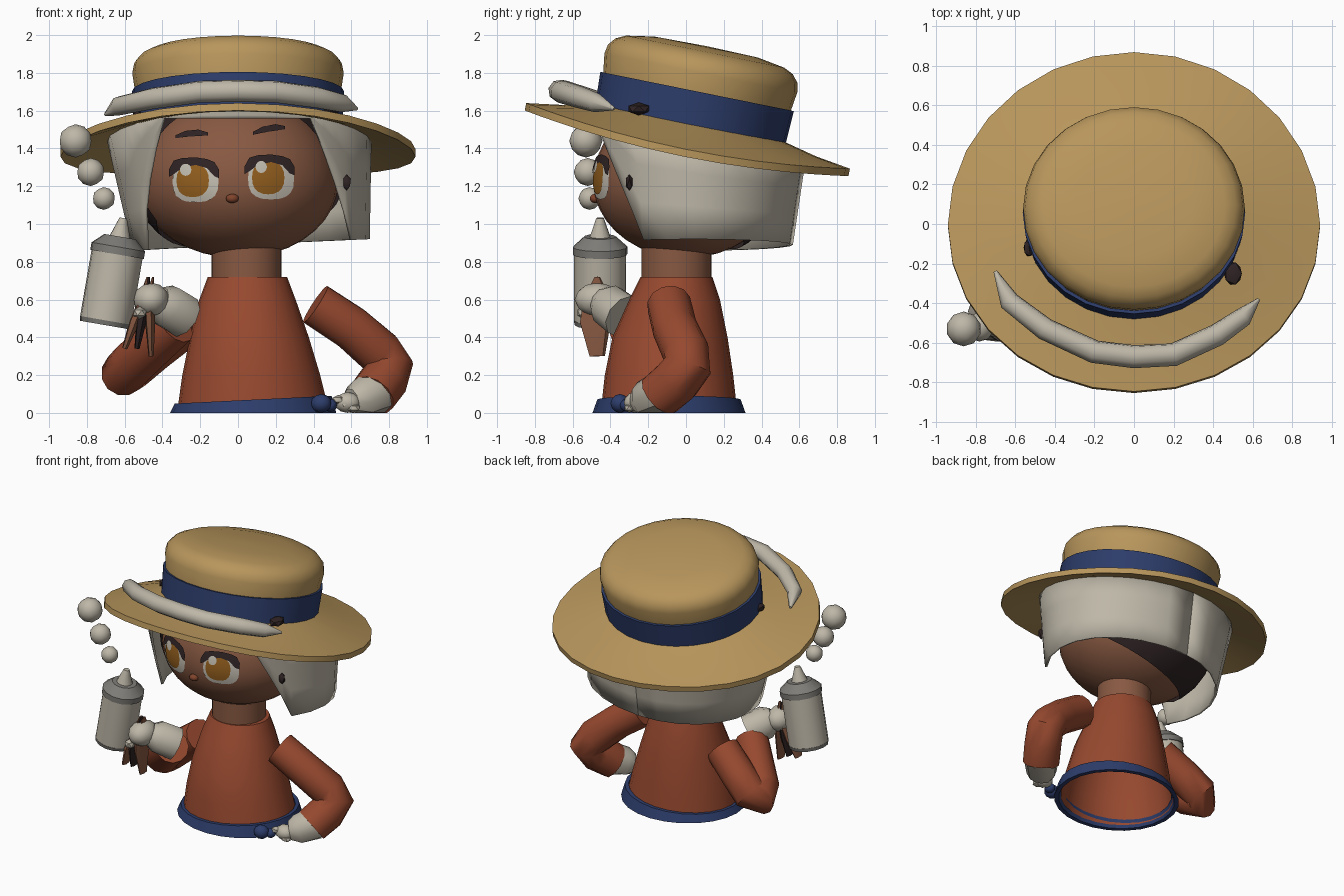
import bpy, bmesh, math
from mathutils import Vector, Matrix

if "Cube" in bpy.data.objects:
    bpy.data.objects.remove(bpy.data.objects["Cube"])

def mat(name, r, g, b):
    m = bpy.data.materials.new(name)
    m.diffuse_color = [(c / 255 / 12.92 if c < 11 else ((c / 255 + .055) / 1.055) ** 2.4)
                       for c in (r, g, b)] + [1]
    m.use_nodes = True
    m.node_tree.nodes["Principled BSDF"].inputs["Base Color"].default_value = m.diffuse_color
    return m

STRAW = mat("straw", 184, 150, 92)
BLUE = mat("blue", 45, 61, 107)
CREAM = mat("cream cloth", 190, 183, 168)
SKIN = mat("skin", 136, 89, 66)
RUST = mat("rust shirt", 151, 73, 47)
DARK = mat("dark hair", 47, 35, 36)
AMBER = mat("amber", 148, 95, 30)
GREY = mat("grey", 126, 124, 119)
WHITE = mat("eye white", 197, 191, 178)
BROWN = mat("nose brown", 128, 68, 44)

def make(name, verts, faces, m, sharp=40):
    me = bpy.data.meshes.new(name)
    me.from_pydata([(v[0], v[1], max(v[2], 0)) for v in verts], [], faces)
    me.materials.append(m)
    bm = bmesh.new()
    bm.from_mesh(me)
    bmesh.ops.recalc_face_normals(bm, faces=bm.faces)
    bm.to_mesh(me)
    bm.free()
    me.shade_smooth()
    me.set_sharp_from_angle(angle=math.radians(sharp))
    ob = bpy.data.objects.new(name, me)
    bpy.context.collection.objects.link(ob)
    return ob

def loft(name, rings, m, caps=(True, True), closed=True, sharp=40):
    n = len(rings[0])
    faces = [(i * n + j, i * n + (j + 1) % n, (i + 1) * n + (j + 1) % n, (i + 1) * n + j)
             for i in range(len(rings) - 1) for j in range(n if closed else n - 1)]
    if caps[0]:
        faces.append(tuple(range(n)))
    if caps[1]:
        faces.append(tuple(range(len(rings) * n - n, len(rings) * n)))
    return make(name, [v for r in rings for v in r], faces, m, sharp)

def ring(rx, ry, z, cx=0, cy=0, n=24, slant=0):
    return [Vector((cx + rx * math.sin(a), cy - ry * math.cos(a), z + slant * rx * math.sin(a)))
            for a in (2 * math.pi * i / n for i in range(n))]

def tube(name, path, radii, m, n=12, sharp=40, wide_y=1):
    pts = [Vector(p) for p in path]
    t0 = (pts[1] - pts[0]).normalized()
    u = t0.orthogonal().normalized()
    rings = []
    for i, p in enumerate(pts):
        t = (pts[min(i + 1, len(pts) - 1)] - pts[max(i - 1, 0)]).normalized()
        u = t0.rotation_difference(t) @ u
        t0 = t
        w = t.cross(u)
        offs = [radii[i] * (u * math.cos(a) + w * math.sin(a))
                for a in (2 * math.pi * k / n for k in range(n))]
        rings.append([p + Vector((o.x, o.y * wide_y, o.z)) for o in offs])
    return loft(name, rings, m, sharp=sharp)

def blob(name, c, r, m, sub=2, sharp=40):
    bm = bmesh.new()
    bmesh.ops.create_icosphere(bm, subdivisions=sub, radius=1)
    vs = [[c[i] + v.co[i] * r[i] for i in range(3)] for v in bm.verts]
    fs = [[v.index for v in f.verts] for f in bm.faces]
    bm.free()
    return make(name, vs, fs, m, sharp)

# Hat: tilted back, slightly oval
HAT = Matrix.Translation((0, .025, 1.535)) @ Matrix.Rotation(-.2, 4, 'X')
def hat_ring(r, h, droop=0):
    out = []
    for v in ring(r, r * .93, h, n=28):
        v.z += droop * (1 + .8 * (v.x / r) ** 2)
        out.append(HAT @ v)
    return out
loft("hat_crown", [hat_ring(r, h) for r, h in
     ((.53, -.02), (.545, .17), (.56, .27), (.55, .32), (.515, .36), (.46, .385), (.3, .41), (.01, .415))],
     STRAW, (False, True), sharp=50)
loft("hat_brim", [hat_ring(*p) for p in
     ((.5, .01), (.74, 0, -.042), (.94, .02, -.09), (.94, -.02, -.09), (.74, -.035, -.042), (.5, -.03))],
     STRAW, (False, False), sharp=30)
loft("hat_band", [hat_ring(*p) for p in ((.54, -.01), (.553, -.01), (.562, .17), (.54, .17))],
     BLUE, (False, False), sharp=30)
tube("brim_roll", [(-.70, -.24, 1.58), (-.63, -.39, 1.625), (-.45, -.53, 1.665), (-.2, -.645, 1.70),
     (0, -.67, 1.705), (.2, -.66, 1.70), (.42, -.56, 1.67), (.55, -.47, 1.64), (.63, -.38, 1.61)],
     [.01, .052, .058, .06, .06, .06, .058, .05, .008], CREAM, 8, 60)

# Head and hair shell
HZ = 1.22
def head_rings(s, n=32):
    out = []
    for i in range(19):
        a = math.pi * (i + .02) / 18.04
        c = -math.cos(a)
        k = s * math.sin(a)
        out.append(ring(.53 * k, .49 * k, HZ + c * s * (.46 if c > 0 else .40), n=n))
    return out
loft("head", head_rings(1), SKIN)
hair = loft("hair", head_rings(1.045), DARK)
bm = bmesh.new()
bm.from_mesh(hair.data)
for co, no in (((0, -.2, 0), (0, 1, 0)), ((0, 0, 1.02), (-.25, .5, 1))):
    bmesh.ops.bisect_plane(bm, geom=bm.verts[:] + bm.edges[:] + bm.faces[:], plane_co=co, plane_no=no,
                           clear_inner=True)
bm.to_mesh(hair.data)
bm.free()
for i, (c, r) in enumerate([((.5, -.25, 1.61), (.05, .065, .035)), ((-.53, -.12, 1.58), (.03, .05, .03)),
                            ((.575, -.30, 1.22), (.025, .022, .043))]):
    blob("hair_tuft_%d" % i, c, r, DARK, 1)

# Cloth curtain under the brim, open at the face
cols = []
for d in [-180 + 15 * i for i in range(9)] + [-54, -47, -40, -33, -15, 0, 15, 33, 40, 47, 54] + \
         [60 + 15 * i for i in range(9)]:
    a, s = math.radians(d), math.sin(math.radians(d))
    low = .89 + .03 * s
    if abs(d) < 60:
        low = 1.56 if abs(d) <= 33 else 1.56 - .63 * (abs(d) - 33) / 27
    top = 1.485 - .2 * (.01 - .6 * math.cos(a)) + .01 * math.cos(a) - .04 * s * s
    col = []
    for k in range(4):
        z = top + (low - top) * k / 3
        t = (1.5 - z) / .6
        rx = .70 - t * (.01 if s > 0 else .14)
        col.append(Vector((rx * s, .04 - (.61 - .09 * t) * math.cos(a), z)))
    cols.append(col)
cloth = loft("neck_cloth", cols, CREAM, (False, False), closed=False, sharp=35)
mod = cloth.modifiers.new("thickness", 'SOLIDIFY')
mod.thickness = .015
mod.offset = 0

# Face details: thin plates that follow the head
def on_face(x, z, off):
    rz = .46 if z > HZ else .40
    q = 1 - (x / .53) ** 2 - ((z - HZ) / rz) ** 2
    return Vector((x, -.49 * math.sqrt(max(q, 0)) - off, z))
def plate(name, cx, cz, rx, rz, off, m, power=1.0):
    rows = []
    for k in (1, .75, .5, .25, .02):
        row = []
        for i in range(20):
            a = math.tau * i / 20
            c, s = math.cos(a), math.sin(a)
            row.append(on_face(cx + k * rx * math.copysign(abs(c) ** power, c),
                               cz + k * rz * math.copysign(abs(s) ** power, s), off))
        rows.append(row)
    loft(name, rows, m, (False, True))
def stroke(name, pts, off, m):
    loft(name, [[on_face(x, z + w * s, off) for s in (1, 0, -1)] for x, z, w in pts],
         m, (False, False), closed=False)
for side, cx, cz in (("right", -.225, 1.225), ("left", .175, 1.24)):
    plate(side + "_eye_white", cx, cz, .122, .11, .004, WHITE, .75)
    plate(side + "_iris", cx - .015, cz + .005, .086, .088, .008, AMBER, .85)
    plate(side + "_eye_shine", cx - .052, cz + .062, .03, .032, .012, WHITE)
    stroke(side + "_lash", [(cx - .14, cz + .045, .02), (cx - .115, cz + .075, .036), (cx - .07, cz + .098, .026),
           (cx, cz + .108, .02), (cx + .06, cz + .095, .024), (cx + .10, cz + .065, .038),
           (cx + .125, cz + .04, .022)], .011, DARK)
for side, x, z, rise in (("right", -.33, 1.462, .015), ("left", .08, 1.48, .03)):
    stroke(side + "_brow", [(x + .17 * t, z + rise * t + .05 * t * (1 - t), w)
           for t, w in ((0, .008), (.3, .016), (.7, .017), (1, .008))], .008, DARK)
blob("nose", (-.03, -.48, 1.135), (.035, .03, .025), BROWN)

# Body: neck, open-bottomed shirt, belt with knot
loft("neck", [ring(.185, .185, z, .045, -.05) for z in (.66, .9)], SKIN)
loft("shirt", [ring(*p) for p in ((.40, .36, .02, .08, -.09), (.365, .34, .2, .07, -.09),
     (.315, .305, .4, .06, -.085), (.255, .24, .6, .05, -.06), (.21, .19, .72, .05, -.05))],
     RUST, (False, True))
loft("belt", [ring(rx, ry, z, .08, -.09, slant=s) for rx, ry, z, s in
     ((.44, .405, 0, 0), (.415, .38, .07, .05), (.39, .35, .07, .05), (.41, .375, 0, 0), (.44, .405, 0, 0))],
     BLUE, (False, False), sharp=30)
blob("belt_knot", (.44, -.35, .05), (.055, .05, .05), BLUE)
blob("belt_knot_end", (.49, -.31, .04), (.035, .04, .035), BLUE)

# Arm resting on the hip
tube("left_sleeve", [(.41, -.09, .575), (.60, -.06, .45), (.75, 0, .32), (.80, .01, .25), (.77, -.05, .17),
     (.71, -.14, .09)], [.118, .12, .125, .13, .13, .128], RUST, 12, 50)
tube("left_cuff", [(.73, -.12, .11), (.645, -.21, .07), (.6, -.24, .06)], [.118, .105, .07], CREAM, 10)
blob("left_hand", (.58, -.27, .055), (.07, .06, .055), CREAM)
for i in range(3):
    blob("left_finger_%d" % i, (.53 + .04 * i, -.30, .07 - .022 * i), (.04, .03, .025), CREAM, 1)

# Raised arm holding the bottle
tube("right_sleeve", [(-.27, -.05, .47), (-.44, 0, .34), (-.56, .03, .24), (-.605, 0, .21),
     (-.56, -.1, .26), (-.33, -.31, .47)], [.118, .12, .12, .12, .12, .115], RUST, 12, 50)
tube("right_cuff", [(-.29, -.33, .51), (-.38, -.41, .57), (-.42, -.44, .59)], [.12, .115, .08], CREAM, 10)
blob("right_hand", (-.46, -.47, .60), (.095, .12, .09), CREAM)
for i in range(3):
    blob("right_finger_%d" % i, (-.52 + .03 * i, -.54 + .02 * i, .53 + .05 * i), (.04, .04, .035), CREAM, 1)

# Flat brown blades hanging from the hand
for i, (x0, x1, y1, z1, m) in enumerate([(-.50, -.60, -.48, .34, SKIN), (-.47, -.46, -.47, .30, SKIN),
                                         (-.49, -.535, -.47, .34, DARK)]):
    tube("hanging_blade_%d" % i, [(x0 + .02, -.47, .72), (x0, -.47, .6), ((x0 + x1) / 2, -.48, .48), (x1, y1, z1)],
         [.005, .025, .028, .014], m, 6, 30, wide_y=3)

# Bottle with cap and nozzle
BASE, AXIS = Vector((-.705, -.455, .465)), Vector((.17, 0, .985))
def bottle(name, prof, m):
    tube(name, [BASE + AXIS * h for r, h in prof], [r for r, h in prof], m, 14, 30)
bottle("bottle_body", [(.138, .02), (.138, .39)], CREAM)
bottle("bottle_base", [(.134, 0), (.14, .025)], GREY)
bottle("bottle_cap", [(.145, .38), (.145, .42), (.085, .475)], GREY)
bottle("bottle_nozzle", [(.058, .465), (.02, .575)], CREAM)

# Puffs rising from the nozzle
for i, (x, y, z, r) in enumerate([(-.71, -.51, 1.135, .06), (-.78, -.52, 1.275, .074), (-.86, -.53, 1.44, .088)]):
    blob("puff_%d" % i, (x, y, z), (r, r, r), CREAM, 2, 60)
